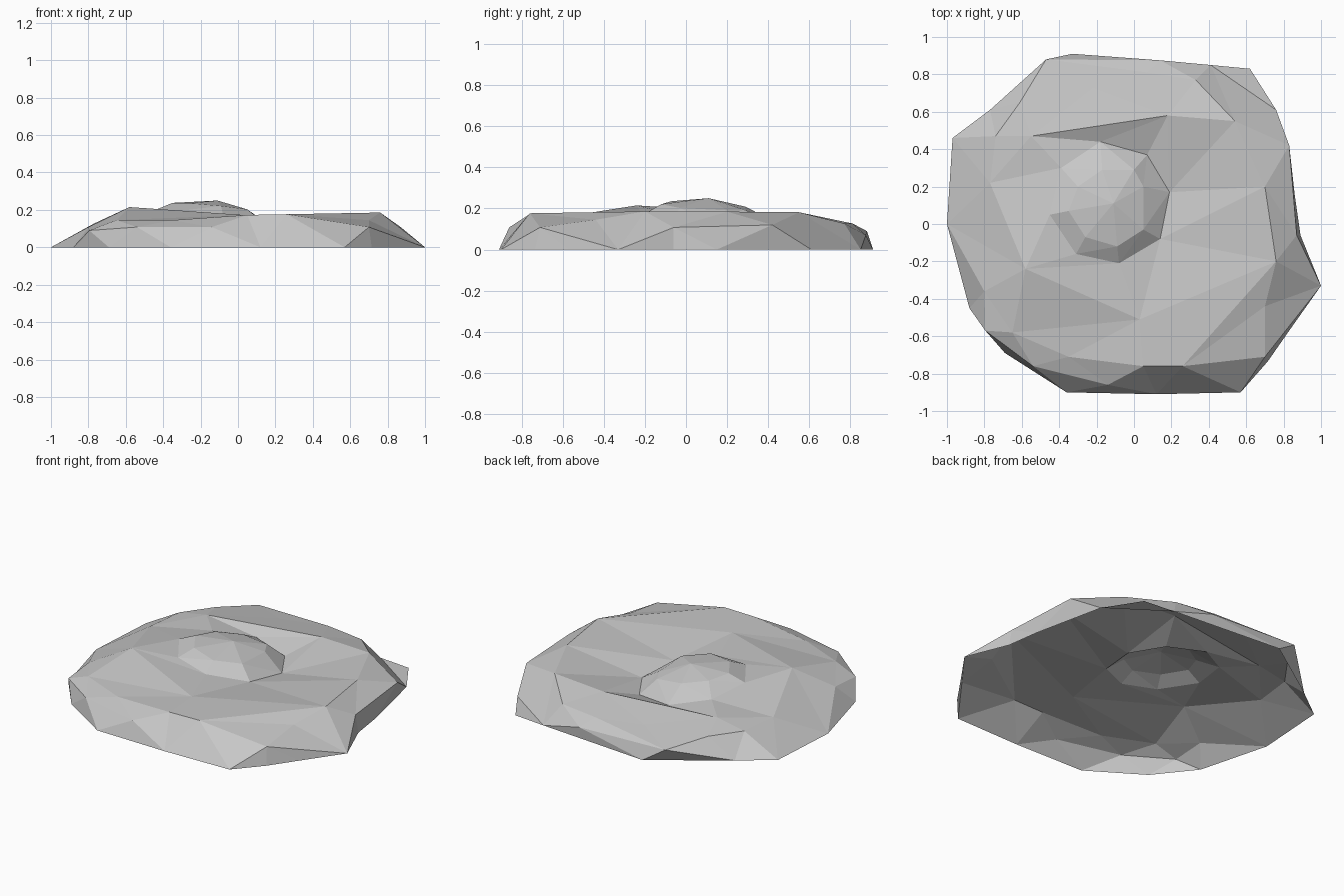
import bpy
import bmesh
from mathutils import Vector
from mathutils.geometry import delaunay_2d_cdt

# Remove the default cube only
default_cube = bpy.data.objects.get("Cube")
if default_cube:
    bpy.data.objects.remove(default_cube, do_unlink=True)


def make_material(name, colour):
    material = bpy.data.materials.new(name)
    material.use_nodes = True
    material.diffuse_color = colour
    shader = material.node_tree.nodes["Principled BSDF"]
    shader.inputs["Base Color"].default_value = colour
    shader.inputs["Roughness"].default_value = 0.9
    return material


def lift(outline, height, lean_x=0.0, lean_y=0.0):
    """Raise a flat outline to a height, optionally on a tilted plane."""
    return [Vector((x, y, height + lean_x * x + lean_y * y)) for x, y in outline]


def build_shell(name, rim, groups, ridges, material):
    """Stretch a faceted open skin over the points, keeping the ridges as edges."""
    points = rim + [point for group in groups for point in group]
    creases = []
    for ridge in ridges:
        path = [points.index(point) for point in ridge]
        creases += list(zip(path, path[1:]))

    flat = [point.to_2d() for point in points]
    boundary = [list(range(len(rim)))]
    verts, _, faces, sources, _, _ = delaunay_2d_cdt(flat, creases, boundary, 1, 0.0001)

    bm = bmesh.new()
    corners = []
    placed = {}
    for position, source in zip(verts, sources):
        height = points[source[0]].z if source else 0.0
        corner = bm.verts.new((position.x, position.y, height))
        corners.append(corner)
        for index in source:
            placed[index] = corner
    for face in faces:
        bm.faces.new([corners[i] for i in face])
    bm.normal_update()
    for face in bm.faces:
        if face.normal.z < 0:
            face.normal_flip()

    # Undercut facets below the raised rim points
    for i, point in enumerate(rim):
        if point.z > 0:
            after = (i + 1) % len(rim)
            bm.faces.new([placed[i], placed[i - 1], placed[after]])

    mesh = bpy.data.meshes.new(name)
    bm.to_mesh(mesh)
    bm.free()
    mesh.materials.append(material)
    shell = bpy.data.objects.new(name, mesh)
    bpy.context.collection.objects.link(shell)
    return shell


stone = make_material("stone grey", (0.57, 0.57, 0.57, 1.0))

# Rim on the ground, with four raised corners that overhang it
east_rim = lift([(1, -.33), (.89, -.06), (.86, .15)], 0)
east_lip = lift([(.83, .42)], .12)
back_rim = lift([(.76, .61), (.62, .83), (.41, .85)], 0)
back_lip = lift([(.14, .875)], .07)
back_tip = lift([(-.33, .91)], 0)
corner_lip = lift([(-.47, .88)], .09)
west_rim = lift([(-.77, .61), (-.97, .46), (-1, 0), (-.88, -.45)], 0)
west_lip = lift([(-.795, -.57)], .09)
front_rim = lift([
    (-.69, -.69), (-.36, -.9), (.12, -.91), (.57, -.9), (.715, -.735), (.83, -.57),
], 0)
rim = (east_rim + east_lip + back_rim + back_lip + back_tip
       + corner_lip + west_rim + west_lip + front_rim)

# Broken shoulder just inside the rim
shoulder = lift([(.7, -.71), (.87, -.06), (-.14, -.86), (-.54, -.76), (-.8, -.36)], .108)

# Sloping back, west and front bands
slope = lift([(.33, .77), (.07, .81), (-.22, .73), (-.61, .65), (-.74, .47), (-.77, .22)], .127)
front_break = lift([(-.65, -.58), (-.35, -.71), (.7, -.44)], .145)

# Upper plateau edge and its highest corner
plateau = lift([
    (.05, -.76), (.26, -.76), (.03, -.51), (.76, -.2),
    (.7, .2), (.54, .55), (.18, .58), (-.55, .47),
], .172, .018)
summit = lift([(-.58, -.24)], .215)

# Raised knob in a shallow basin: foot ring, upper ring and peak
knob_foot = lift([
    (.14, -.08), (.19, .17), (.07, .37), (-.18, .44),
    (-.39, .3), (-.45, .05), (-.31, -.16), (-.08, -.21),
], .142, -.13, -.08)
knob_crown = lift([
    (.05, -.03), (.05, .2), (0, .29), (-.17, .29),
    (-.3, .2), (-.35, .07), (-.26, -.07), (-.09, -.12),
], .206, -.1, -.05)
knob_peak = lift([(-.11, .11)], .25)

# Edges where the facets break
ridges = [
    knob_foot + knob_foot[:1],
    knob_crown + knob_crown[:1],
    slope[4:2:-1] + corner_lip + back_lip,
    [back_rim[2], back_rim[0]],
    [slope[1], slope[0], plateau[5]] + east_lip,
    [east_rim[0], shoulder[1]] + east_lip,
    [front_rim[3], shoulder[0], east_rim[0]],
    [shoulder[0]] + plateau[1:2] + plateau[3:],
    [shoulder[0], front_break[2], plateau[3]],
    west_lip + [shoulder[3], shoulder[2], plateau[0], plateau[1]],
    front_break[:2] + plateau[:1],
    [front_break[0], plateau[2], plateau[1]],
    [front_break[0], summit[0], knob_foot[7]],
]

build_shell(
    "flat_rock", rim,
    [shoulder, slope, front_break, plateau, summit, knob_foot, knob_crown, knob_peak],
    ridges, stone,
)
